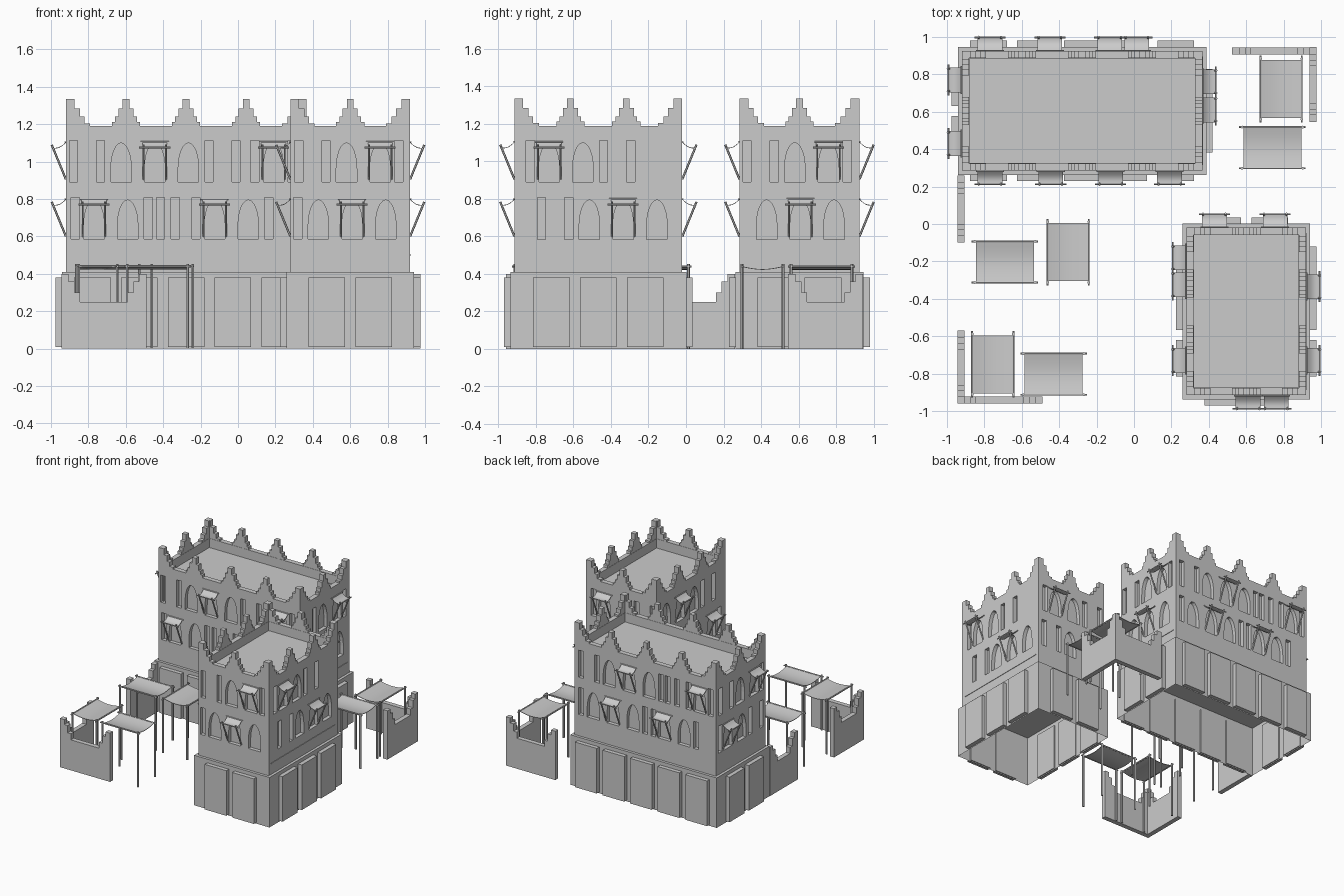
import bpy, bmesh, math
from mathutils import Matrix, Vector

if "Cube" in bpy.data.objects:
    bpy.data.objects.remove(bpy.data.objects["Cube"])

SWAP = Matrix(((0, 1, 0, 0), (1, 0, 0, 0), (0, 0, 1, 0), (0, 0, 0, 1)))


def frame(origin, u, n):
    """local x = along the face, local y = outward, local z = up"""
    return Matrix(((u[0], n[0], 0, origin[0]), (u[1], n[1], 0, origin[1]), (0, 0, 1, 0), (0, 0, 0, 1)))


def prism(bm, pts, n0, n1, M):
    """extrude an (x, z) profile from y=n0 to y=n1"""
    a = [bm.verts.new(M @ Vector((x, n0, z))) for x, z in pts]
    b = [bm.verts.new(M @ Vector((x, n1, z))) for x, z in pts]
    bm.faces.new(a)
    bm.faces.new(b[::-1])
    for i in range(len(pts)):
        j = (i + 1) % len(pts)
        bm.faces.new((a[i], b[i], b[j], a[j]))


def box(bm, x0, x1, y0, y1, z0, z1, M=Matrix()):
    prism(bm, [(x0, z0), (x1, z0), (x1, z1), (x0, z1)], y0, y1, M)


def rod(bm, p, q, r, M):
    p, q = M @ Vector(p), M @ Vector(q)
    d = q - p
    R = Matrix.Translation((p + q) / 2) @ d.to_track_quat('Z', 'Y').to_matrix().to_4x4()
    bmesh.ops.create_cone(bm, cap_ends=True, segments=6, radius1=r, radius2=r, depth=d.length, matrix=R)


def sag_profile(x0, z0, x1, z1, sag, t=0.004, n=8):
    top = [(x0 + (x1 - x0) * i / n, z0 + (z1 - z0) * i / n - sag * math.sin(math.pi * i / n)) for i in range(n + 1)]
    return top + [(x, z - t) for x, z in reversed(top)]


def finish(bm, name, smooth=False):
    bmesh.ops.recalc_face_normals(bm, faces=bm.faces)
    me = bpy.data.meshes.new(name)
    bm.to_mesh(me)
    bm.free()
    ob = bpy.data.objects.new(name, me)
    bpy.context.collection.objects.link(ob)
    if smooth:
        bpy.ops.object.select_all(action='DESELECT')
        ob.select_set(True)
        bpy.context.view_layer.objects.active = ob
        bpy.ops.object.shade_smooth_by_angle(angle=math.radians(35))
    return ob


def arch(c, z, w=0.055):
    return [(c - w, z), (c + w, z)] + [
        (c + w * math.cos(math.pi * i / 12), z + 0.07 + 0.14 * math.sin(math.pi * i / 12)) for i in range(13)]


def merlon_profile(c, left=True, right=True):
    steps = [(0.018, 1.335), (0.04, 1.285), (0.058, 1.24), (0.075, 1.212)]
    if not (left and right):
        steps = [(0.047, 1.335), (0.075, 1.285), (0.10, 1.24), (0.13, 1.205)]
    side = []
    for i, (w, h) in enumerate(steps):
        nxt = steps[i + 1][1] if i < 3 else 1.185
        side += [(w, h), (w, nxt)]
    r = [(c + x, z) for x, z in side] if right else [(c, 1.335), (c, 1.185)]
    l = [(c - x, z) for x, z in side] if left else [(c, 1.335), (c, 1.185)]
    return r + l[::-1]


def awning(struts, cloth, c, z, M):
    T = M @ Matrix.Translation((c, 0, z))
    prism(cloth, sag_profile(0, 0.215, 0.072, 0.185, 0.012), -0.066, 0.066, T @ SWAP)
    rod(struts, (-0.083, 0.072, 0.185), (0.083, 0.072, 0.185), 0.005, T)
    rod(struts, (-0.075, 0.003, 0.215), (0.075, 0.003, 0.215), 0.004, T)
    for s in (-0.06, 0.06):
        rod(struts, (s, 0.0, 0.015), (s, 0.076, 0.20), 0.006, T)


def building(name, x0, x1, y0, y1, faces):
    # open-bottomed plinth
    base = bmesh.new()
    box(base, x0 - .022, x1 + .022, y0 - .022, y1 + .022, 0, 0.41)
    bmesh.ops.recalc_face_normals(base, faces=base.faces)
    low = [f for f in base.faces if f.calc_center_median().z < 0.01]
    bmesh.ops.delete(base, geom=low, context='FACES_ONLY')
    me = bpy.data.meshes.new(name + "_base")
    base.to_mesh(me)
    base.free()
    bpy.context.collection.objects.link(bpy.data.objects.new(name + "_base", me))

    body, cut, panels, crown, struts, cloth = (bmesh.new() for _ in range(6))
    box(body, x0, x1, y0, y1, 0.41, 1.19)
    box(cut, x0 + .04, x1 - .04, y0 + .04, y1 - .04, 1.115, 1.4)
    frames = {'front': (frame((0, y0), (1, 0), (0, -1)), x0, x1),
              'back': (frame((0, y1), (1, 0), (0, 1)), x0, x1),
              'left': (frame((x0, 0), (0, 1), (-1, 0)), y0, y1),
              'right': (frame((x1, 0), (0, 1), (1, 0)), y0, y1)}
    for key, (M, a, b) in frames.items():
        mid, bays = (a + b) / 2, round((b - a) / 0.31)
        # raised plinth panels
        count = {4: 5, 3: 3, 2: 2}[bays]
        for i in range(count):
            c = mid + (i - (count - 1) / 2) * 0.25
            box(panels, c - 0.098, c + 0.098, 0.015, 0.055, 0.01, 0.38, M)
        # stepped battlements
        step = (b - a) / bays
        for i in range(bays + 1):
            prism(crown, merlon_profile(a + i * step, i > 0, i < bays), -0.038, 0, M)
        # windows and awnings on two floors
        for floor, z in enumerate((0.585, 0.89)):
            sign = -1 if floor else 1
            used = []
            for c in faces[key][floor]:
                awning(struts, cloth, c, z, M)
                prism(cut, arch(c, z), -0.03, 0.02, M)
                used.append((c, 0.055))
            for c in faces[key][floor]:
                for off, w in ((.18, .055), (.29, .022), (.435, .022), (-.18, .055), (-.10, .022),
                               (.10, .022), (-.29, .022), (-.435, .022)):
                    p = c + sign * off
                    if p - w < a + .015 or p + w > b - .015:
                        continue
                    if any(abs(p - q) < w + v + .012 for q, v in used):
                        continue
                    used.append((p, w))
                    if w > .05:
                        prism(cut, arch(p, z), -0.03, 0.02, M)
                    else:
                        box(cut, p - w, p + w, -0.03, 0.02, z, z + .222, M)
        # thin string course on the right side
        if key == 'right':
            box(panels, a + .03, b - .03, -0.002, 0.004, 0.497, 0.503, M)
    walls = finish(body, name + "_upper_walls")
    cutter = finish(cut, name + "_window_cutter")
    cutter.hide_render = True
    mod = walls.modifiers.new("windows", 'BOOLEAN')
    mod.operation, mod.solver, mod.object = 'DIFFERENCE', 'EXACT', cutter
    bpy.context.view_layer.objects.active = walls
    bpy.ops.object.modifier_apply(modifier=mod.name)
    bpy.data.objects.remove(cutter)
    finish(panels, name + "_plinth_panels")
    finish(crown, name + "_battlements")
    finish(struts, name + "_awning_struts", True)
    finish(cloth, name + "_awning_cloths", True)


building("long_house", -0.92, 0.365, 0.285, 0.925, {
    'front': ([-.77, -.125], [-.445, .19]), 'back': ([.015, -.45], [-.13, -.77]),
    'left': ([.77], [.43]), 'right': ([.61], [.76])})
building("short_house", 0.28, 0.92, -0.915, -0.02, {
    'front': ([.61], [.76]), 'back': ([.43], [.755]),
    'left': ([-.73, -.18], [-.325]), 'right': ([-.335], [-.73])})


# low ruined walls with stepped ends
def low_wall(bm, x, y, u, n, length):
    end = [(0, .40), (.04, .40), (.04, .36), (.07, .36), (.07, .30), (.10, .30), (.10, .25)]
    pts = end + [(length - s, z) for s, z in reversed(end)] + [(length, 0), (0, 0)]
    prism(bm, pts, 0, 0.038, frame((x, y), u, n))


for name, args in {"left_yard_wall": [(-.945, -.10, (0, 1), (1, 0), .36)],
                   "front_yard_wall": [(-.945, -.96, (0, 1), (1, 0), .39), (-.945, -.96, (1, 0), (0, 1), .455)],
                   "back_yard_wall": [(.975, .545, (0, 1), (-1, 0), .40), (.525, .945, (1, 0), (0, -1), .45)]}.items():
    bm = bmesh.new()
    for a in args:
        low_wall(bm, *a)
    finish(bm, name)

# market canopies: centre x, centre y, long axis along y
canopies = [(-.69, -.203, False), (-.352, -.15, True), (-.755, -.75, True),
            (-.43, -.803, False), (.787, .722, True), (.74, .408, False)]
for i, (x, y, turned) in enumerate(canopies):
    M = frame((x, y), (0, 1) if turned else (1, 0), (-1, 0) if turned else (0, 1))
    poles, cloth = bmesh.new(), bmesh.new()
    prism(cloth, sag_profile(-.112, .442, .112, .442, .016), -.155, .155, M @ SWAP)
    for s in (-.11, .11):
        rod(poles, (-.178, s, .44), (.178, s, .44), .006, M)
        for t in (-.162, .162):
            rod(poles, (t, s, 0), (t, s, .452), .008, M)
    finish(poles, f"canopy_poles_{i + 1}", True)
    finish(cloth, f"canopy_cloth_{i + 1}", True)
